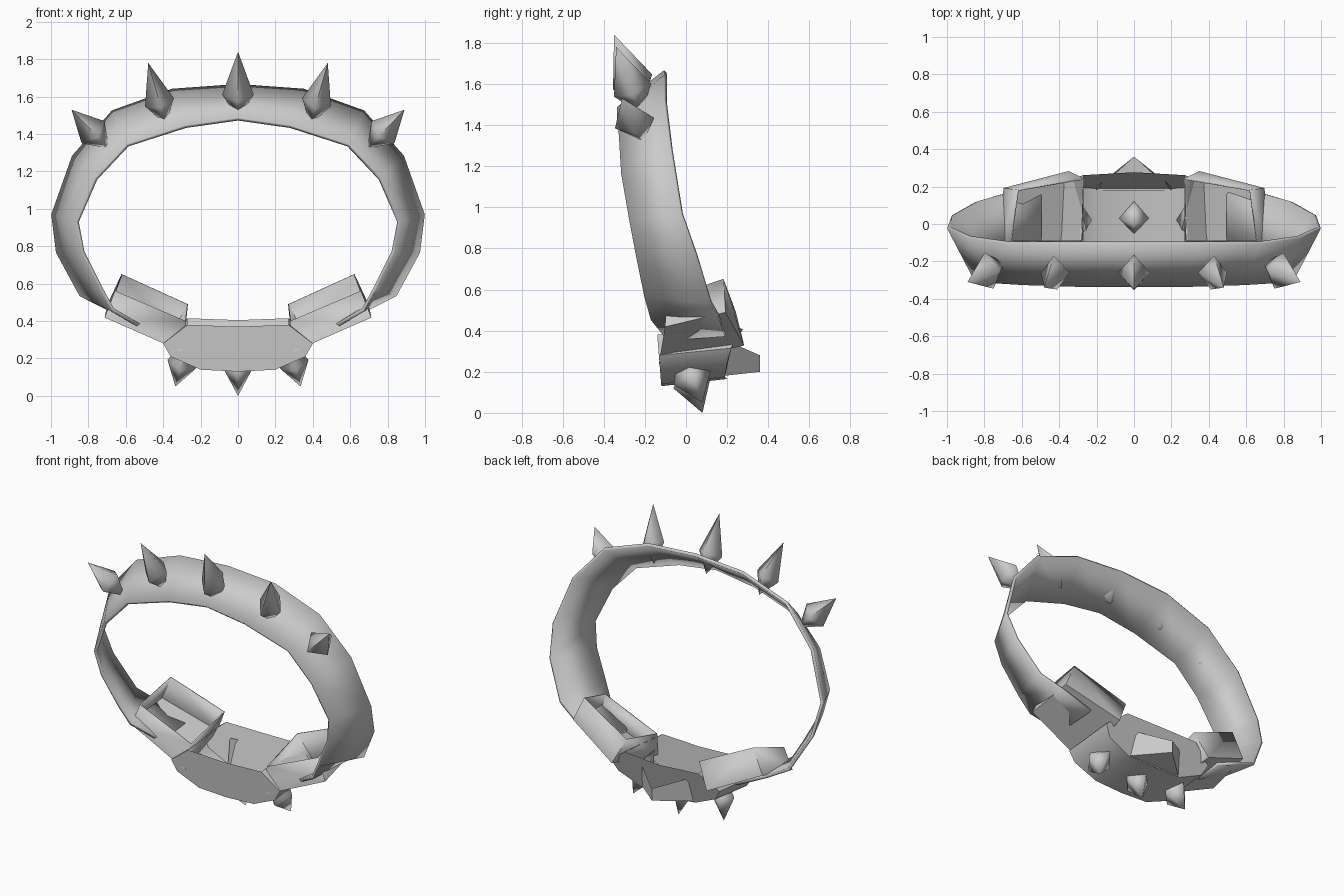
import bpy, bmesh
from mathutils import Vector

if "Cube" in bpy.data.objects:
    bpy.data.objects.remove(bpy.data.objects["Cube"])


def make(name, verts, faces, angle=0.9, thick=0.0):
    me = bpy.data.meshes.new(name)
    me.from_pydata([tuple(v) for v in verts], [], faces)
    bm = bmesh.new()
    bm.from_mesh(me)
    bmesh.ops.recalc_face_normals(bm, faces=bm.faces)
    bm.to_mesh(me)
    bm.free()
    ob = bpy.data.objects.new(name, me)
    bpy.context.collection.objects.link(ob)
    if thick:
        m = ob.modifiers.new("thickness", 'SOLIDIFY')
        m.thickness = thick
        m.offset = 0
    bpy.ops.object.select_all(action='DESELECT')
    ob.select_set(True)
    bpy.context.view_layer.objects.active = ob
    bpy.ops.object.shade_smooth_by_angle(angle=angle)
    return ob


def flip(p):
    return (-p[0], p[1], p[2])


# Strap: front and back edges of the right half, top down to the keepers
front = [(0, -.33, 1.48), (.28, -.33, 1.44), (.59, -.32, 1.34), (.76, -.31, 1.16),
         (.86, -.27, .93), (.83, -.24, .77), (.73, -.20, .57), (.67, -.17, .46),
         (.5, -.09, .36)]
back = [(0, -.10, 1.66), (.35, -.10, 1.635), (.67, -.10, 1.52), (.88, -.07, 1.28),
        (.99, -.02, .97), (.965, .05, .77), (.84, .12, .54), (.70, .16, .47),
        (.5, .19, .38)]
f = [flip(p) for p in front[:0:-1]] + front
b = [flip(p) for p in back[:0:-1]] + back
n = len(f)
make("strap", f + b, [(i, i + 1, n + i + 1, n + i) for i in range(n - 1)], 1.2, 0.02)

# Hollow centre piece: front wall, curved floor and back wall, open on top
half = [(0, .13), (.2, .14), (.36, .21), (.40, .28), (.27, .38)]
prof = half + [(0, .37)] + [(-x, z) for x, z in half[:0:-1]]
k = len(prof)
verts = [(x, -.12 - .08 * (z - .13), z) for x, z in prof]
verts += [(x, .20 + .32 * (z - .13) - .07 * abs(x), z + .035) for x, z in prof]
floor = [i for i in range(k) if i not in (4, 5)]
make("centre_piece", verts,
     [tuple(range(k)), tuple(range(k, 2 * k))] +
     [(i, (i + 1) % k, k + (i + 1) % k, k + i) for i in floor], 1.0)

# Wedge pointing backwards, open on top
make("rear_wedge",
     [(-.2, .18, .18), (.2, .18, .18), (0, .36, .20),
      (-.2, .2, .35), (.2, .2, .35), (0, .36, .28)],
     [(0, 1, 2), (1, 2, 5, 4), (2, 0, 3, 5)], 0.5)

# Open-topped box keepers on either side
# corners per end: bottom front, top front, top back, bottom back
outer = [(.71, -.10, .42), (.655, -.09, .56), (.62, .18, .65), (.695, .19, .49)]
inner = [(.30, -.13, .24), (.28, -.09, .40), (.27, .24, .49), (.35, .28, .33)]
for side, s in (("right", 1), ("left", -1)):
    pts = [(x * s, y, z) for x, y, z in outer + inner]
    make("keeper_" + side, pts,
         [(0, 1, 5, 4), (2, 3, 7, 6), (3, 0, 4, 7), (0, 1, 2, 3), (4, 5, 6, 7)],
         0.5, 0.008)


# Four-sided spikes with a short point on the inner side
def spike(name, base, tip, r, inner_len):
    c, t = Vector(base), Vector(tip)
    d = (t - c).normalized()
    u = d.cross(Vector((0, 1, 0))).normalized()
    w = d.cross(u)
    ring = [c + u * r, c + w * r * 1.2, c - u * r, c - w * r * 1.2]
    faces = []
    for i in range(4):
        j = (i + 1) % 4
        faces += [(i, j, 4), (j, i, 5)]
    make(name, ring + [t, c - d * inner_len], faces, 1.6)


spikes = [((0, -.26, 1.61), (0, -.35, 1.84), .085, .13),
          ((.42, -.26, 1.57), (.48, -.34, 1.78), .08, .13),
          ((.775, -.25, 1.41), (.89, -.31, 1.53), .085, .13),
          ((0, .03, .15), (0, .08, 0), .08, .10),
          ((.30, .03, .17), (.335, .08, .05), .08, .17)]
for i, (base, tip, r, il) in enumerate(spikes):
    spike(f"spike_{i}", base, tip, r, il)
    if base[0]:
        spike(f"spike_{i}_mirrored", flip(base), flip(tip), r, il)
